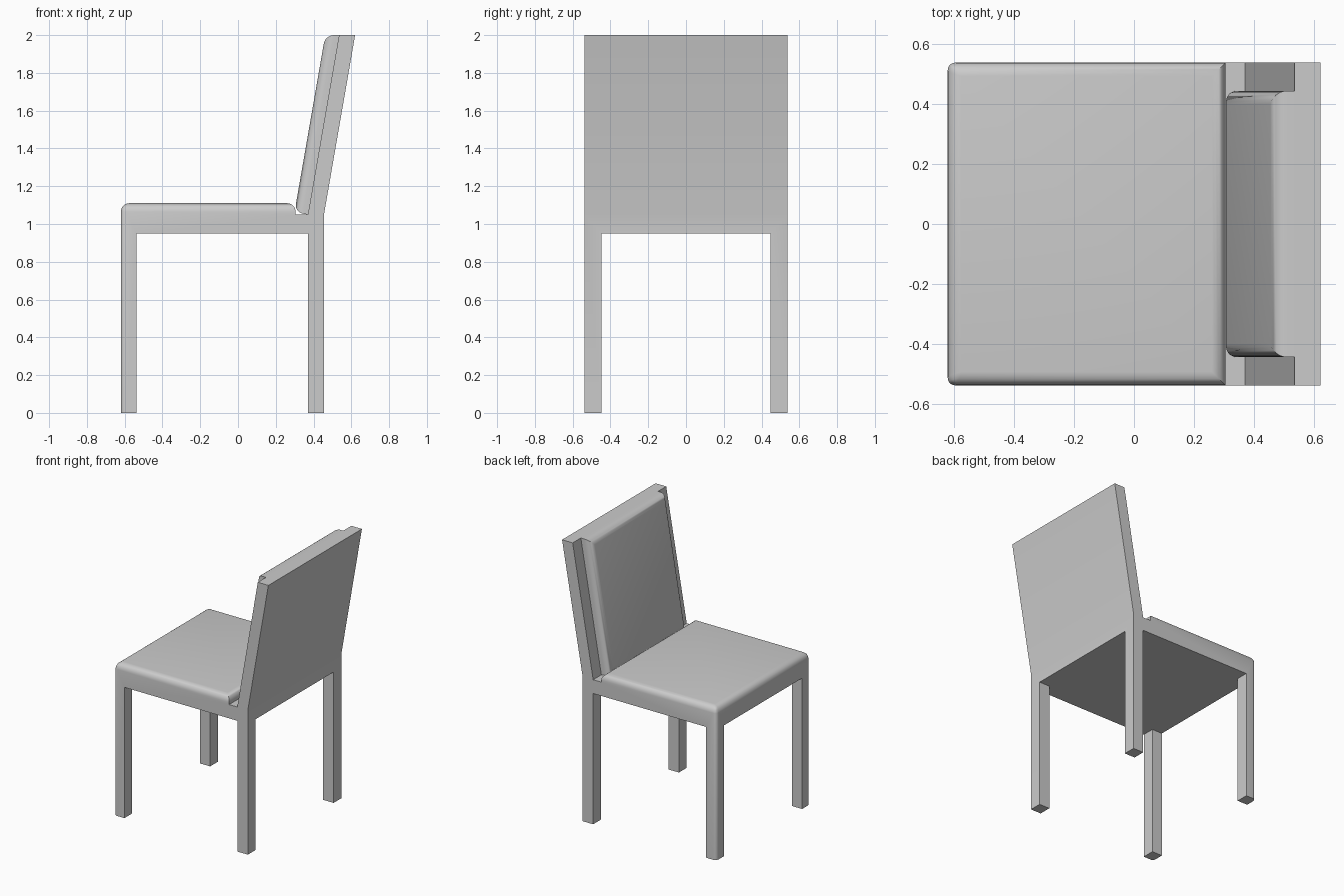
import bpy
import bmesh
from mathutils import Vector

old = bpy.data.objects.get("Cube")
if old:
    bpy.data.objects.remove(old, do_unlink=True)

HALF = 0.537      # half width of the chair
LEG_X = 0.083     # leg thickness front to back
LEG_Y = 0.09      # leg thickness side to side
SEAT_BOTTOM = 0.95
SEAT_TOP = 1.11
RADIUS = 0.045    # cushion rounding

grey = bpy.data.materials.new("plain_grey")
grey.use_nodes = True
colour = (0.6, 0.6, 0.6, 1)
grey.diffuse_color = colour
grey.node_tree.nodes["Principled BSDF"].inputs["Base Color"].default_value = colour


def side_prism(name, profile, half, rounding=None):
    """Extrude an (x, z) profile along y; rounding(a, b) gives each edge's bevel weight."""
    bm = bmesh.new()
    face = bm.faces.new([bm.verts.new((x, -half, z)) for x, z in profile])
    new = bmesh.ops.extrude_face_region(bm, geom=[face])["geom"]
    moved = [v for v in new if isinstance(v, bmesh.types.BMVert)]
    bmesh.ops.translate(bm, verts=moved, vec=(0, 2 * half, 0))
    bmesh.ops.recalc_face_normals(bm, faces=bm.faces)
    if rounding:
        layer = bm.edges.layers.float.new("bevel_weight_edge")
        for e in bm.edges:
            e[layer] = rounding(e.verts[0].co, e.verts[1].co)
    mesh = bpy.data.meshes.new(name)
    bm.to_mesh(mesh)
    bm.free()
    mesh.materials.append(grey)
    obj = bpy.data.objects.new(name, mesh)
    bpy.context.collection.objects.link(obj)
    if rounding:
        bevel = obj.modifiers.new("rounding", 'BEVEL')
        bevel.limit_method = 'WEIGHT'
        bevel.width = RADIUS
        bevel.segments = 6
    return obj


def box_profile(x0, x1, z0, z1):
    return [(x0, z0), (x1, z0), (x1, z1), (x0, z1)]


def finish(obj):
    """Apply the modifiers and smooth the rounded edges."""
    bpy.ops.object.select_all(action='DESELECT')
    obj.select_set(True)
    bpy.context.view_layer.objects.active = obj
    for m in list(obj.modifiers):
        bpy.ops.object.modifier_apply(modifier=m.name)
    bpy.ops.object.shade_smooth_by_angle(angle=0.55)


# Seat, legs and leaning back as one solid side profile
FRONT, REAR, BACK_FACE, SEAT_END = -0.62, 0.455, 0.37, 0.305
TOP_FACE, TOP_REAR, RAIL, TOP = 0.535, 0.62, 1.05, 2.0


def seat_rounding(a, b):
    if all(abs(p.z - SEAT_TOP) < 0.001 for p in (a, b)):
        return 1.0
    if all(abs(p.x - FRONT) < 0.001 for p in (a, b)) and abs(a.z - b.z) > 0.1:
        return 0.55
    return 0.0


frame = side_prism("chair_frame", [
    (FRONT, 0), (REAR, 0), (REAR, RAIL), (TOP_REAR, TOP), (TOP_FACE, TOP),
    (BACK_FACE, RAIL), (SEAT_END, RAIL), (SEAT_END, SEAT_TOP), (FRONT, SEAT_TOP),
], HALF, seat_rounding)

# Two crossing tunnels leave the four legs standing
cutters = [
    side_prism("side_gap", box_profile(FRONT + LEG_X, BACK_FACE, -0.1, SEAT_BOTTOM), 1),
    side_prism("front_gap", box_profile(-1, 1, -0.1, SEAT_BOTTOM), HALF - LEG_Y),
]
for cutter in cutters:
    cutter.hide_render = True
    cut = frame.modifiers.new(cutter.name, 'BOOLEAN')
    cut.operation = 'DIFFERENCE'
    cut.solver = 'EXACT'
    cut.object = cutter
finish(frame)
for cutter in cutters:
    bpy.data.objects.remove(cutter, do_unlink=True)

# Back cushion, square to the leaning back and level with its top
lean = Vector((TOP_FACE - BACK_FACE, 0, TOP - RAIL)).normalized()
DEPTH = 0.072
front_low = (BACK_FACE - DEPTH * lean.z, RAIL + DEPTH * lean.x)
front_high = (TOP_FACE - DEPTH / lean.z, TOP)


def cushion_rounding(a, b):
    on_front = [any(abs(p.x - x) < 0.001 and abs(p.z - z) < 0.001
                    for x, z in (front_low, front_high)) for p in (a, b)]
    return 1.0 if all(on_front) else 0.0


finish(side_prism("back_cushion", [
    (BACK_FACE, RAIL), (TOP_FACE, TOP), front_high, front_low,
], 0.443, cushion_rounding))
